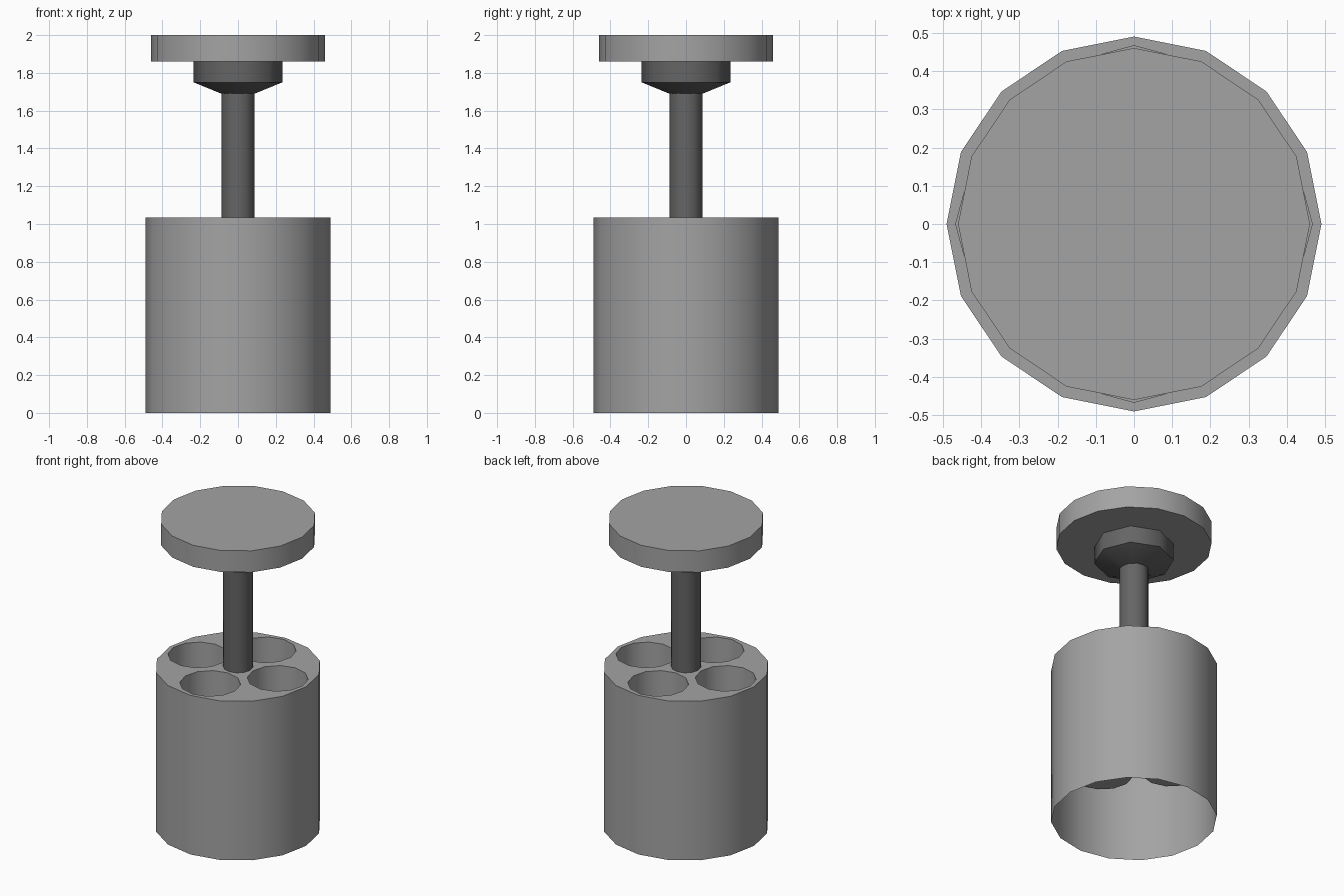
import bpy, bmesh
from math import radians, cos, sin, tau

cube = bpy.data.objects.get("Cube")
if cube:
    bpy.data.objects.remove(cube, do_unlink=True)


def material(name, level):
    mat = bpy.data.materials.new(name)
    colour = (level, level, level, 1)
    mat.use_nodes = True
    mat.diffuse_color = colour
    mat.node_tree.nodes["Principled BSDF"].inputs["Base Color"].default_value = colour
    return mat


light_grey = material("light grey", 0.37)
dark_grey = material("dark grey", 0.13)


def ring(bm, radius, z, sides, x=0, y=0):
    return [bm.verts.new((x + radius * cos(tau * i / sides),
                          y + radius * sin(tau * i / sides), z))
            for i in range(sides)]


def bridge(bm, a, b):
    for i in range(len(a)):
        j = (i + 1) % len(a)
        bm.faces.new((a[i], a[j], b[j], b[i]))


def finish(bm, name, mat):
    bmesh.ops.recalc_face_normals(bm, faces=bm.faces)
    # The highest flat face must point up
    top = max(bm.faces, key=lambda f: f.calc_center_median().z)
    if top.normal.z < 0:
        bmesh.ops.reverse_faces(bm, faces=bm.faces)
    mesh = bpy.data.meshes.new(name)
    bm.to_mesh(mesh)
    bm.free()
    mesh.materials.append(mat)
    obj = bpy.data.objects.new(name, mesh)
    bpy.context.collection.objects.link(obj)
    bpy.ops.object.select_all(action="DESELECT")
    obj.select_set(True)
    bpy.context.view_layer.objects.active = obj
    bpy.ops.object.shade_smooth_by_angle(angle=radians(50))


def lathe(name, profile, sides, mat):
    bm = bmesh.new()
    rings = [ring(bm, r, z, sides) for r, z in profile]
    for a, b in zip(rings, rings[1:]):
        bridge(bm, a, b)
    bm.faces.new(rings[0])
    bm.faces.new(rings[-1])
    finish(bm, name, mat)


# Body: thin shell open below, with four round wells in its top
TOP, WELL_FLOOR = 1.035, 0.43
bm = bmesh.new()
rim = ring(bm, 0.49, TOP, 16)
wells = [ring(bm, 0.18, TOP, 12, 0.286 * cos(k * tau / 4), 0.286 * sin(k * tau / 4))
         for k in range(4)]
edges = [bm.edges.new((loop[i - 1], loop[i]))
         for loop in [rim] + wells for i in range(len(loop))]
bmesh.ops.triangle_fill(bm, use_beauty=True, use_dissolve=False,
                        edges=edges, normal=(0, 0, 1))
bridge(bm, ring(bm, 0.49, 0, 16), rim)
for well in wells:
    floor = [bm.verts.new((v.co.x, v.co.y, WELL_FLOOR)) for v in well]
    bridge(bm, floor, well)
    bm.faces.new(floor)
finish(bm, "body", light_grey)

# Stem, flared collar and round cap
lathe("stem", [(0.088, TOP), (0.088, 1.7)], 12, dark_grey)
lathe("collar", [(0.088, 1.69), (0.235, 1.75), (0.235, 1.86)], 8, dark_grey)
lathe("cap", [(0.46, 1.86), (0.46, 2)], 16, light_grey)
